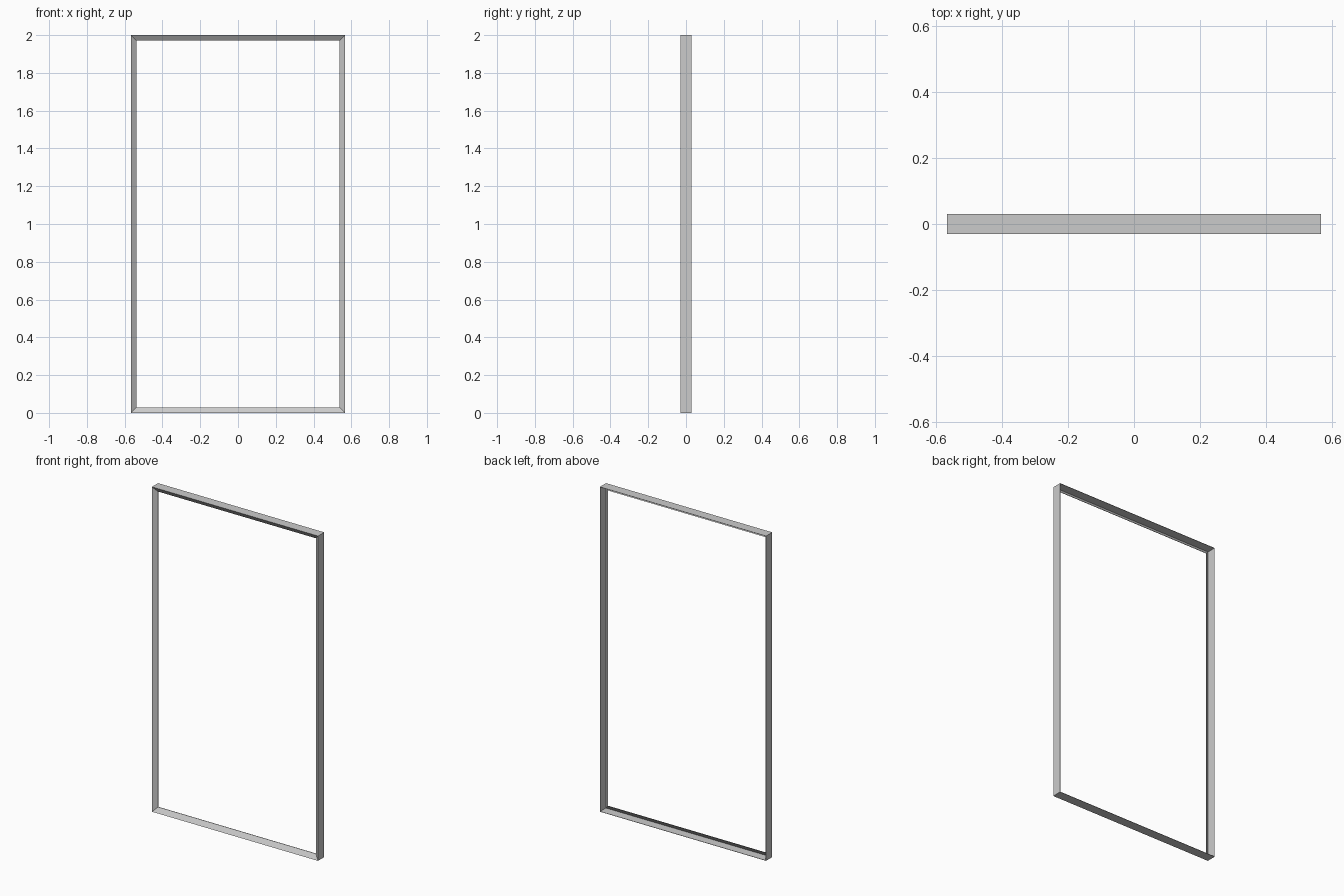
import bpy, bmesh

if "Cube" in bpy.data.objects:
    bpy.data.objects.remove(bpy.data.objects["Cube"])

HALF_W, HEIGHT = 0.566, 2.0

# Thin L-shaped moulding: (inset from the outer edge, y)
profile = [(0, 0.03), (0, -0.03), (0.029, -0.01),
           (0.029, -0.007), (0.002, -0.0257), (0.002, 0.03)]


def add_frame(name):
    bm = bmesh.new()
    # One mitred copy of the profile at each corner
    rings = []
    for sx, top in ((-1, 0), (1, 0), (1, 1), (-1, 1)):
        rings.append([bm.verts.new((sx * (HALF_W - d), y, HEIGHT - d if top else d))
                      for d, y in profile])
    # Bridge neighbouring corners into the four bars
    n = len(profile)
    for i in range(4):
        a, b = rings[i], rings[(i + 1) % 4]
        for j in range(n):
            k = (j + 1) % n
            bm.faces.new((a[j], a[k], b[k], b[j]))
    bmesh.ops.recalc_face_normals(bm, faces=bm.faces)
    mesh = bpy.data.meshes.new(name)
    bm.to_mesh(mesh)
    bm.free()
    obj = bpy.data.objects.new(name, mesh)
    bpy.context.collection.objects.link(obj)
    return obj


# Rectangular frame with an inward-sloping front lip and an open back
add_frame("frame")
